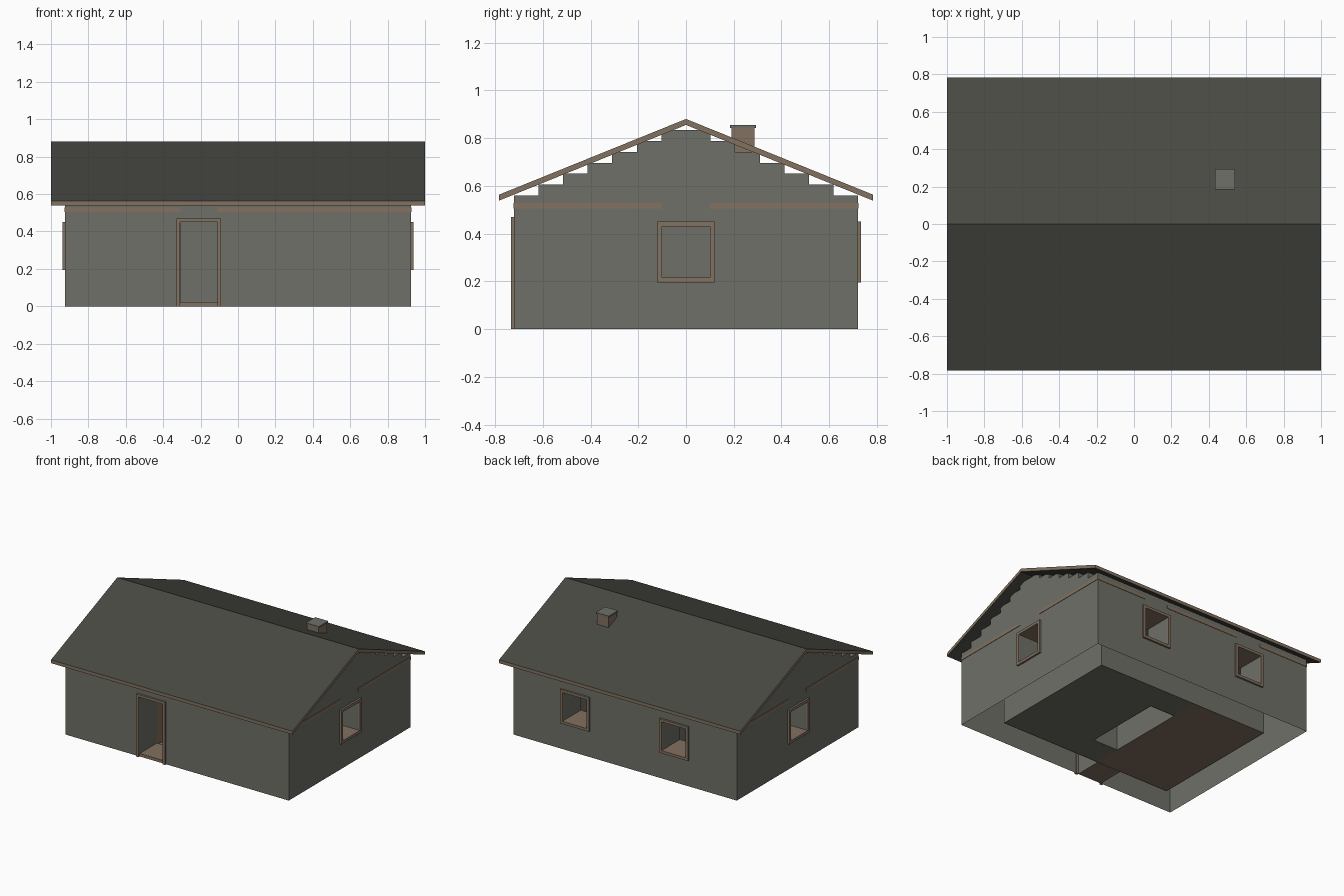
import bpy, bmesh

if "Cube" in bpy.data.objects:
    bpy.data.objects.remove(bpy.data.objects["Cube"])


def material(name, rgb):
    m = bpy.data.materials.new(name)
    m.diffuse_color = (*rgb, 1)
    m.use_nodes = True
    m.node_tree.nodes["Principled BSDF"].inputs["Base Color"].default_value = m.diffuse_color
    return m


GREY = material("grey_plaster", (0.155, 0.162, 0.135))
WOOD = material("brown_wood", (0.225, 0.165, 0.115))
ROOF = material("dark_roofing", (0.066, 0.066, 0.056))

HX, HY, TOP = 0.925, 0.72, 0.56     # outer walls
THICK = 0.205                       # hollow wall depth
WIN = [(-0.1, 0.1, 0.215, 0.43)]


def finish(bm, name, mats, merge=True):
    if merge:
        bmesh.ops.remove_doubles(bm, verts=bm.verts, dist=0.0005)
        bmesh.ops.recalc_face_normals(bm, faces=bm.faces)
    me = bpy.data.meshes.new(name)
    bm.to_mesh(me)
    bm.free()
    for m in mats:
        me.materials.append(m)
    ob = bpy.data.objects.new(name, me)
    bpy.context.collection.objects.link(ob)
    return ob


def quad(bm, pts, mi=0):
    f = bm.faces.new([bm.verts.new(p) for p in pts])
    f.material_index = mi


def add_box(bm, x0, x1, y0, y1, z0, z1):
    r = bmesh.ops.create_cube(bm, size=1)
    for v in r["verts"]:
        v.co = ((x0, x1)[v.co.x > 0], (y0, y1)[v.co.y > 0], (z0, z1)[v.co.z > 0])


def boxes(name, mat, items):
    bm = bmesh.new()
    for b in items:
        add_box(bm, *b)
    return finish(bm, name, [mat], False)


# Each side: axis along the wall, outward sign, openings (t0, t1, z0, z1)
SIDES = {
    "front": ("x", -1, [(-0.31, -0.11, 0.0, 0.45)]),
    "back": ("x", 1, [(c - 0.1, c + 0.1, 0.215, 0.43) for c in (-0.41, 0.41)]),
    "right": ("y", 1, WIN),
    "left": ("y", -1, WIN),
}


def place(axis, sign, t, d, z):
    """Point at t along a wall and d outward from its outer face."""
    return (t, sign * (HY + d), z) if axis == "x" else (sign * (HX + d), t, z)


def side_box(axis, sign, t0, t1, d0, d1, z0, z1):
    a, b = place(axis, sign, t0, d0, z0), place(axis, sign, t1, d1, z1)
    return [v for p in zip(a, b) for v in sorted(p)]


# Hollow walls: outer and inner skins joined by the opening reveals
bm = bmesh.new()
for axis, sign, holes in SIDES.values():
    half = HX if axis == "x" else HY
    for d in (0, -THICK):
        end = half + d
        ts = sorted({-end, end, *(v for h in holes for v in h[:2])})
        zs = sorted({0.0, TOP, *(v for h in holes for v in h[2:])})
        for t0, t1 in zip(ts, ts[1:]):
            for z0, z1 in zip(zs, zs[1:]):
                if any(h[0] <= t0 < h[1] and h[2] <= z0 < h[3] for h in holes):
                    continue
                quad(bm, [place(axis, sign, t, d, z) for t, z in
                          ((t0, z0), (t1, z0), (t1, z1), (t0, z1))])
    for t0, t1, z0, z1 in holes:
        for t in (t0, t1):
            quad(bm, [place(axis, sign, t, d, z) for d, z in
                      ((0, z0), (-THICK, z0), (-THICK, z1), (0, z1))])
        for z in ((z0, z1) if z0 > 0 else (z1,)):
            quad(bm, [place(axis, sign, t, d, z) for t, d in
                      ((t0, 0), (t1, 0), (t1, -THICK), (t0, -THICK))], 1)
finish(bm, "walls", [GREY, WOOD])

# Casings round the openings and bands under the eaves
for side, (axis, sign, holes) in SIDES.items():
    trims, w, p = [], 0.02, 0.014
    for t0, t1, z0, z1 in holes:
        trims.append(side_box(axis, sign, t0 - w, t0, -0.005, p, max(z0 - w, 0), z1 + w))
        trims.append(side_box(axis, sign, t1, t1 + w, -0.005, p, max(z0 - w, 0), z1 + w))
        trims.append(side_box(axis, sign, t0, t1, -0.005, p, z1, z1 + w))
        if z0 > 0:
            trims.append(side_box(axis, sign, t0, t1, -0.005, p, z0 - w, z0))
    boxes(side + "_casings", WOOD, trims)
    half = HX if axis == "x" else HY
    cuts = [-half, *(v for h in holes for v in h[:2]), half]
    boxes(side + "_band", WOOD,
          [side_box(axis, sign, a, b, -0.003, 0.003, 0.505, 0.528)
           for a, b in zip(cuts[::2], cuts[1::2])])

# Stepped gable blocks at both ends
steps = []
for s in (-1, 1):
    xs = sorted((s * HX, s * (HX - THICK)))
    for i in range(6):
        y = 0.618 - 0.103 * i
        steps.append((*xs, -y, y, TOP + 0.0455 * i, TOP + 0.0455 * (i + 1)))
boxes("stepped_gables", GREY, steps)

# Ceiling above the rooms
bm = bmesh.new()
quad(bm, [(-HX, -HY, TOP), (HX, -HY, TOP), (HX, HY, TOP), (-HX, HY, TOP)])
finish(bm, "ceiling", [GREY])

# Room floors, left open beneath the hollow partition
IX, IY = HX - THICK, HY - THICK
PX, PY = 0.103, 0.3
bm = bmesh.new()
for x0, x1, y0, y1, mi in ((PX, IX, -IY, IY, 0), (-PX, PX, -IY, -PY, 0),
                           (-PX, PX, PY, IY, 0), (-IX, -PX, -IY, IY, 1)):
    quad(bm, [(x0, y0, 0.003), (x1, y0, 0.003), (x1, y1, 0.003), (x0, y1, 0.003)], mi)
bmesh.ops.reverse_faces(bm, faces=[f for f in bm.faces if f.normal.z < 0])
finish(bm, "floors", [GREY, WOOD], False)

# Hollow partition between the rooms
bm = bmesh.new()
ring = [(-PX, -PY), (PX, -PY), (PX, PY), (-PX, PY)]
for a, b in zip(ring, ring[1:] + ring[:1]):
    quad(bm, [(*a, 0), (*b, 0), (*b, TOP), (*a, TOP)])
finish(bm, "partition", [GREY])

# Doorstep and open door leaf
boxes("threshold", WOOD, [(-0.31, -0.11, -HY, -IY, 0.0, 0.022)])
boxes("door_leaf", WOOD, [(-0.32, -0.308, -IY, -IY + 0.18, 0.01, 0.445)])

# Gabled roof with timber verge and fascia edges
bm = bmesh.new()
EY, EZ, RZ, RT = 0.783, 0.563, 0.88, 0.025
for s in (-1, 1):
    prof = [(0, RZ), (s * EY, EZ), (s * EY, EZ - RT), (0, RZ - RT)]
    a = [(-1, *p) for p in prof]
    b = [(1, *p) for p in prof]
    quad(bm, a, 1)
    quad(bm, b, 1)
    for i in range(3):
        quad(bm, [a[i], a[i + 1], b[i + 1], b[i]], 1 if i == 1 else 0)
finish(bm, "roof", [ROOF, WOOD])

# Chimney and its cap
boxes("chimney", WOOD, [(0.44, 0.535, 0.19, 0.287, 0.74, 0.842)])
boxes("chimney_cap", GREY, [(0.434, 0.541, 0.184, 0.294, 0.842, 0.854)])
